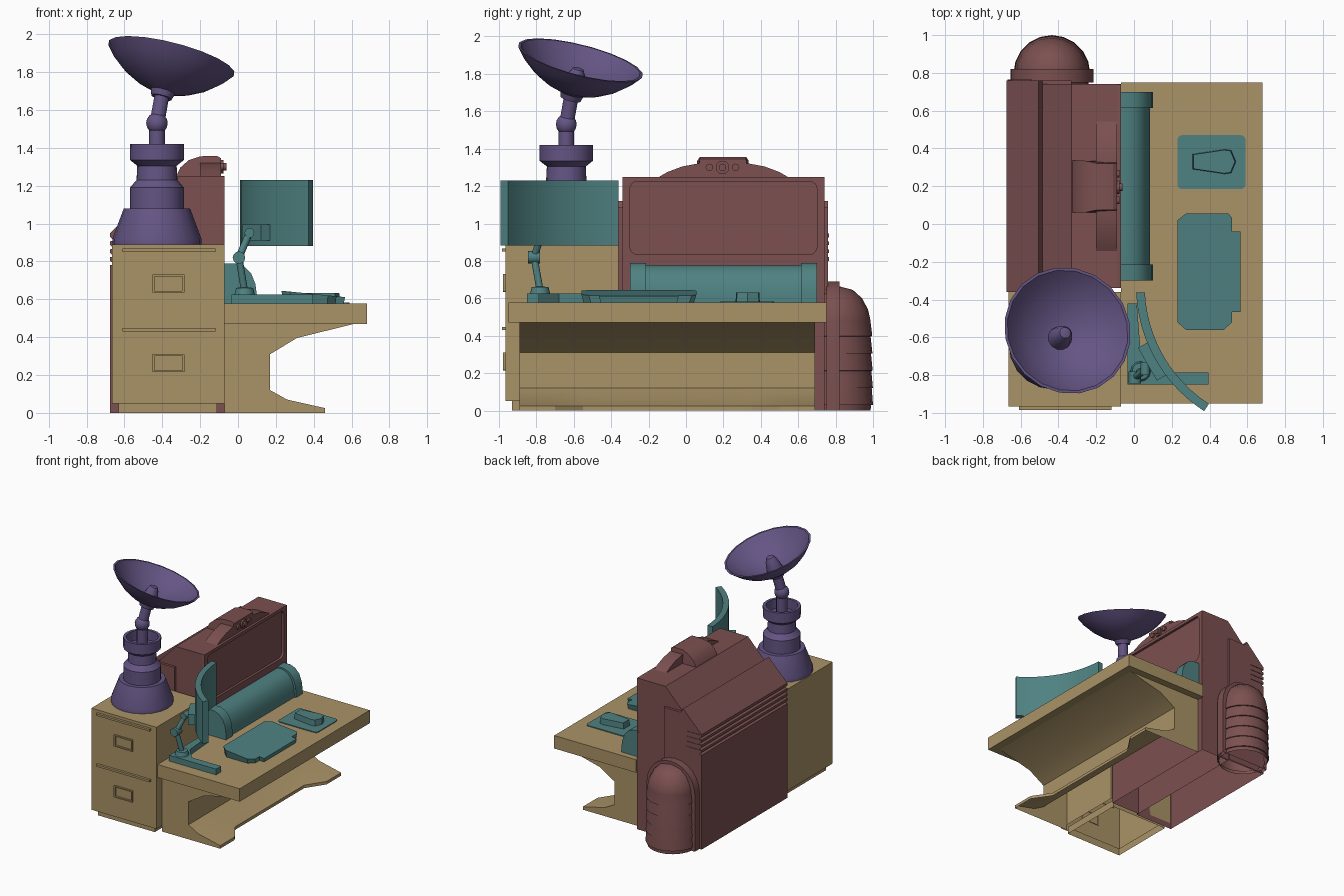
import bpy
import bmesh
from math import pi, sin, cos, radians
from mathutils import Vector

cube = bpy.data.objects.get("Cube")
if cube:
    bpy.data.objects.remove(cube, do_unlink=True)


def material(name, rgb):
    m = bpy.data.materials.new(name)
    m.use_nodes = True
    m.diffuse_color = (*rgb, 1)
    m.node_tree.nodes["Principled BSDF"].inputs["Base Color"].default_value = (*rgb, 1)
    return m


TAN = material("tan", (.4, .29, .135))
MAROON = material("maroon", (.2, .08, .08))
TEAL = material("teal", (.078, .22, .22))
PURPLE = material("purple", (.128, .09, .23))


def finish(name, bm, mat, angle=30):
    bmesh.ops.recalc_face_normals(bm, faces=bm.faces[:])
    mesh = bpy.data.meshes.new(name)
    bm.to_mesh(mesh)
    bm.free()
    mesh.materials.append(mat)
    mesh.shade_smooth()
    mesh.set_sharp_from_angle(angle=radians(angle))
    ob = bpy.data.objects.new(name, mesh)
    bpy.context.scene.collection.objects.link(ob)
    return ob


def solid(pts, axis, a, b, open_side=None, hole=None):
    """Extrude a 2D outline along an axis; a hole outline has as many points."""
    place = {"x": lambda p, t: (t, p[0], p[1]),
             "y": lambda p, t: (p[0], t, p[1]),
             "z": lambda p, t: (p[0], p[1], t)}[axis]
    bm = bmesh.new()
    n = len(pts)
    loops = []
    for outline in [pts] + ([hole] if hole else []):
        lo = [bm.verts.new(place(p, a)) for p in outline]
        hi = [bm.verts.new(place(p, b)) for p in outline]
        for i in range(n):
            j = (i + 1) % n
            bm.faces.new((lo[i], lo[j], hi[j], hi[i]))
        loops.append((lo, hi))
    for k in (0, 1):
        if hole:
            out, inn = loops[0][k], loops[1][k]
            for i in range(n):
                j = (i + 1) % n
                bm.faces.new((out[i], out[j], inn[j], inn[i]))
        else:
            bm.faces.new(loops[0][k])
    bmesh.ops.recalc_face_normals(bm, faces=bm.faces[:])
    if open_side:
        zs = [v.co.z for v in bm.verts]
        levels = [min(zs)] if open_side == "bottom" else [min(zs), max(zs)]
        gone = [f for f in bm.faces
                if any(all(abs(v.co.z - h) < .001 for v in f.verts) for h in levels)]
        bmesh.ops.delete(bm, geom=gone, context="FACES_ONLY")
    return bm


def prism(name, pts, axis, a, b, mat, open_side=None, hole=None):
    return finish(name, solid(pts, axis, a, b, open_side, hole), mat)


def box(name, x, y, z, mat, open_side=None):
    pts = [(x[0], y[0]), (x[1], y[0]), (x[1], y[1]), (x[0], y[1])]
    return prism(name, pts, "z", *z, mat, open_side)


def rounded(u0, u1, v0, v1, r, n=4):
    pts = []
    corners = [(u1 - r, v1 - r), (u0 + r, v1 - r), (u0 + r, v0 + r), (u1 - r, v0 + r)]
    for k, (u, v) in enumerate(corners):
        for i in range(n + 1):
            t = (k + i / n) * pi / 2
            pts.append((u + r * cos(t), v + r * sin(t)))
    return pts


def lathe(name, profile, centre, mat, direction=(0, 0, 1), steps=20):
    """Spin (radius, height) points, then aim the axis along a direction."""
    bm = bmesh.new()
    vs = [bm.verts.new((r, 0, h)) for r, h in profile]
    es = [bm.edges.new(pair) for pair in zip(vs, vs[1:])]
    bmesh.ops.spin(bm, geom=vs + es, axis=(0, 0, 1), cent=(0, 0, 0),
                   angle=2 * pi, steps=steps)
    bmesh.ops.remove_doubles(bm, verts=bm.verts[:], dist=.0005)
    ob = finish(name, bm, mat, 35)
    ob.rotation_euler = Vector(direction).to_track_quat("Z", "Y").to_euler()
    ob.location = centre
    return ob


def rod(name, a, b, r, mat, steps=12):
    d = Vector(b) - Vector(a)
    return lathe(name, [(0, 0), (r, 0), (r, d.length), (0, d.length)], a, mat, d, steps)


# Filing cabinet with two drawers
box("cabinet", (-.665, -.07), (-.965, -.36), (.05, .89), TAN, "bottom")
box("cabinet_base", (-.63, -.11), (-.93, -.38), (0, .06), TAN, "both")
for label, z in (("lower", .06), ("upper", .48)):
    box(label + "_drawer_lip", (-.61, -.12), (-.985, -.96), (z + .37, z + .387), TAN)
    prism(label + "_handle_frame", rounded(-.452, -.283, z + .155, z + .25, .002), "y",
          -.978, -.96, TAN, hole=rounded(-.442, -.293, z + .165, z + .24, .002))

# Desk top
box("desk_top", (-.07, .68), (-.95, .75), (.47, .577), TAN)

# Hollow curved pedestal, its foot cut back in the middle
outline = [(-.07, 0), (.46, 0), (.46, .025), (.26, .07), (.17, .12), (.17, .31),
           (.31, .395), (.62, .472), (-.07, .472)]
bm = solid(outline, "y", -.89, .69, "bottom")
back = [f for f in bm.faces if all(v.co.x < -.069 for v in f.verts)]
bmesh.ops.delete(bm, geom=back, context="FACES_ONLY")
for y in (-.7, -.55, .35, .5):
    bmesh.ops.bisect_plane(bm, geom=bm.verts[:] + bm.edges[:] + bm.faces[:],
                           plane_co=(0, y, 0), plane_no=(0, 1, 0))
for v in bm.verts:
    if v.co.x > .45 and v.co.z < .03 and -.6 < v.co.y < .4:
        v.co.x = .36
finish("desk_pedestal", bm, TAN)

# Large maroon housing with louvred edge
louvres = []
for i in range(4):
    z = .78 + i * .042
    louvres += [(-.675, z), (-.652, z + .004), (-.675, z + .022)]
    box("louvre_end", (-.67, -.54), (.75, .764), (z + .02, z + .04), MAROON)
housing = [(-.33, 0), (-.675, 0)] + louvres + [(-.675, .95), (-.505, 1.12),
                                               (-.485, 1.085), (-.33, 1.085)]
prism("housing", housing, "y", -.36, .76, MAROON, "bottom")

# Upright panel housing with a framed, recessed face
panel = [(-.07, 0), (-.07, .805), (-.09, .805), (-.09, 1.25), (-.33, 1.25),
         (-.485, 1.09), (-.33, 1.07), (-.33, 0)]
prism("panel_housing", panel, "y", -.34, .74, MAROON, "bottom")
prism("panel_frame", rounded(-.34, .74, .805, 1.25, .002), "x", -.09, -.07, MAROON,
      hole=rounded(-.3, .7, .835, 1.225, .04))

# Raised control pod on the housing
ridge = [(-.16, 1.24), (-.1, 1.275), (-.02, 1.305), (.06, 1.32), (.34, 1.32),
         (.42, 1.305), (.5, 1.275), (.56, 1.24)]
prism("pod_ridge", ridge, "x", -.2, -.09, MAROON)
pod = [(-.09, 1.24), (-.09, 1.345), (-.11, 1.357), (-.2, 1.355), (-.26, 1.335),
       (-.305, 1.295), (-.33, 1.24)]
control = prism("control_pod", pod, "y", .06, .335, MAROON)
for v in control.data.vertices:
    if v.co.z > 1.34:
        v.co.y = .197 + (v.co.y - .197) * .9
for y, r in ((.125, .02), (.195, .036), (.265, .02)):
    rod("pod_button", (-.1, y, 1.3), (-.076, y, 1.3), r, MAROON)
rod("pod_button_centre", (-.1, .195, 1.3), (-.062, .195, 1.3), .02, MAROON)

# Ribbed tank and its arched collar
arch = [(-.215, 0), (-.215, .47)]
arch += [(-.435 + .22 * cos(i * pi / 12), .47 + .22 * sin(i * pi / 12)) for i in range(1, 12)]
arch += [(-.655, .47), (-.655, 0)]
prism("tank_collar", arch, "y", .75, .82, MAROON, "bottom")
tank = [(.19, 0), (.192, .03)]
for i in range(5):
    z = .03 + i * .092
    tank += [(.203 - i * .001, z), (.196 - i * .002, z + .09)]
tank += [(.188, .49), (.176, .54), (.145, .6), (.095, .645), (0, .67)]
lathe("ribbed_tank", tank, (-.435, .797, 0), MAROON, steps=20)

# Rounded console along the back of the desk
console = [(-.07, .57), (-.07, .79), (-.01, .79), (.035, .772), (.07, .735),
           (.092, .68), (.1, .62), (.1, .57)]
prism("console_body", [(x - .015 if x > -.05 else x, z - .012) for x, z in console],
      "y", -.25, .65, TEAL)
for y in (-.3, .615):
    prism("console_cap", console, "y", y, y + .085, TEAL)

# Keyboard, falling toward its front edge
keyboard = [(.23, .02), (.275, .055), (.5, .055), (.52, .03), (.52, -.04), (.565, -.04),
            (.565, -.465), (.52, -.465), (.52, -.52), (.475, -.56), (.275, -.56), (.23, -.52)]
keys = prism("keyboard", keyboard, "z", .578, .645, TEAL)
for v in keys.data.vertices:
    if v.co.z > .6:
        v.co.z -= (v.co.x - .23) * .1
    else:
        v.co.x = .4 + (v.co.x - .4) * .96
        v.co.y = -.25 + (v.co.y + .25) * .96

# Mouse on a pad
prism("mouse_pad", rounded(.23, .59, .185, .47, .025), "z", .575, .584, TEAL)
mouse = [(.31, .37), (.48, .395), (.515, .39), (.54, .33), (.515, .27), (.48, .265), (.31, .29)]
body = prism("mouse", mouse, "z", .58, .632, TEAL)
for v in body.data.vertices:
    if v.co.z > .6:
        v.co.x = .43 + (v.co.x - .43) * .95
        v.co.y = .33 + (v.co.y - .33) * .95

# Curved monitor
mid = Vector((.131, -.712))
inward = Vector((.868, .498))
along = Vector((.498, -.868))
screen = []
for r, sign in ((.742, 1), (.788, -1)):
    for i in range(-6, 7):
        t = sign * i / 6 * .476
        screen.append(tuple(mid + inward * (.77 - r * cos(t)) + along * (r * sin(t))))
prism("curved_monitor", screen, "z", .882, 1.23, TEAL)
bracket = box("monitor_bracket", (-.045, .045), (-.1, .1), (.91, .995), TEAL)
bracket.rotation_euler.z = radians(30)
bracket.location = (.11, -.72, 0)

# Monitor stand and jointed arm
foot = [(-.035, -.85), (.395, -.85), (.395, -.785), (.13, -.785), (.035, -.68),
        (.015, -.42), (-.035, -.42)]
prism("stand_foot", foot, "z", .575, .625, TEAL)
lathe("stand_collar", [(.055, 0), (.045, .04), (0, .045)], (.035, -.78, .62), TEAL, steps=12)
elbow = (.005, -.812, .82)
wrist = (.06, -.77, .95)
rod("lower_arm", (.035, -.78, .64), elbow, .019, TEAL)
rod("upper_arm", elbow, wrist, .019, TEAL)
rod("elbow_joint", (.005, -.845, .82), (.005, -.78, .82), .033, TEAL)
rod("wrist_joint", (.06, -.8, .95), (.06, -.73, .95), .026, TEAL)

# Antenna tower with hollow top cup
tower = [(0, 0), (.235, 0), (.235, .03), (.175, .19), (.142, .19), (.142, .3), (.108, .34),
         (.104, .415), (.142, .445), (.143, .53), (.12, .53), (.12, .45), (0, .45)]
lathe("antenna_tower", tower, (-.428, -.64, .89), PURPLE)
rod("antenna_post", (-.428, -.64, 1.33), (-.428, -.64, 1.53), .042, PURPLE)
arc = [(.057 * sin(i * pi / 8), -.057 * cos(i * pi / 8)) for i in range(9)]
lathe("antenna_joint", arc, (-.428, -.64, 1.53), PURPLE, steps=14)

# Tilted dish with feed horn
aim = Vector((.24, .24, .94)).normalized()
base = Vector((-.4, -.612, 1.685))
rod("dish_shaft", (-.428, -.64, 1.53), base, .04, PURPLE)
dish = [(0, -.02), (.055, -.02), (.065, .012), (.15, .042), (.235, .09), (.3, .145), (.345, .2),
        (.33, .2), (.285, .15), (.22, .1), (.14, .056), (.06, .03), (0, .025)]
lathe("dish", dish, base, PURPLE, aim)
horn = [(.065, .02), (.058, .07), (.045, .12), (.03, .15), (0, .16)]
lathe("feed_horn", horn, base, PURPLE, aim, 12)
